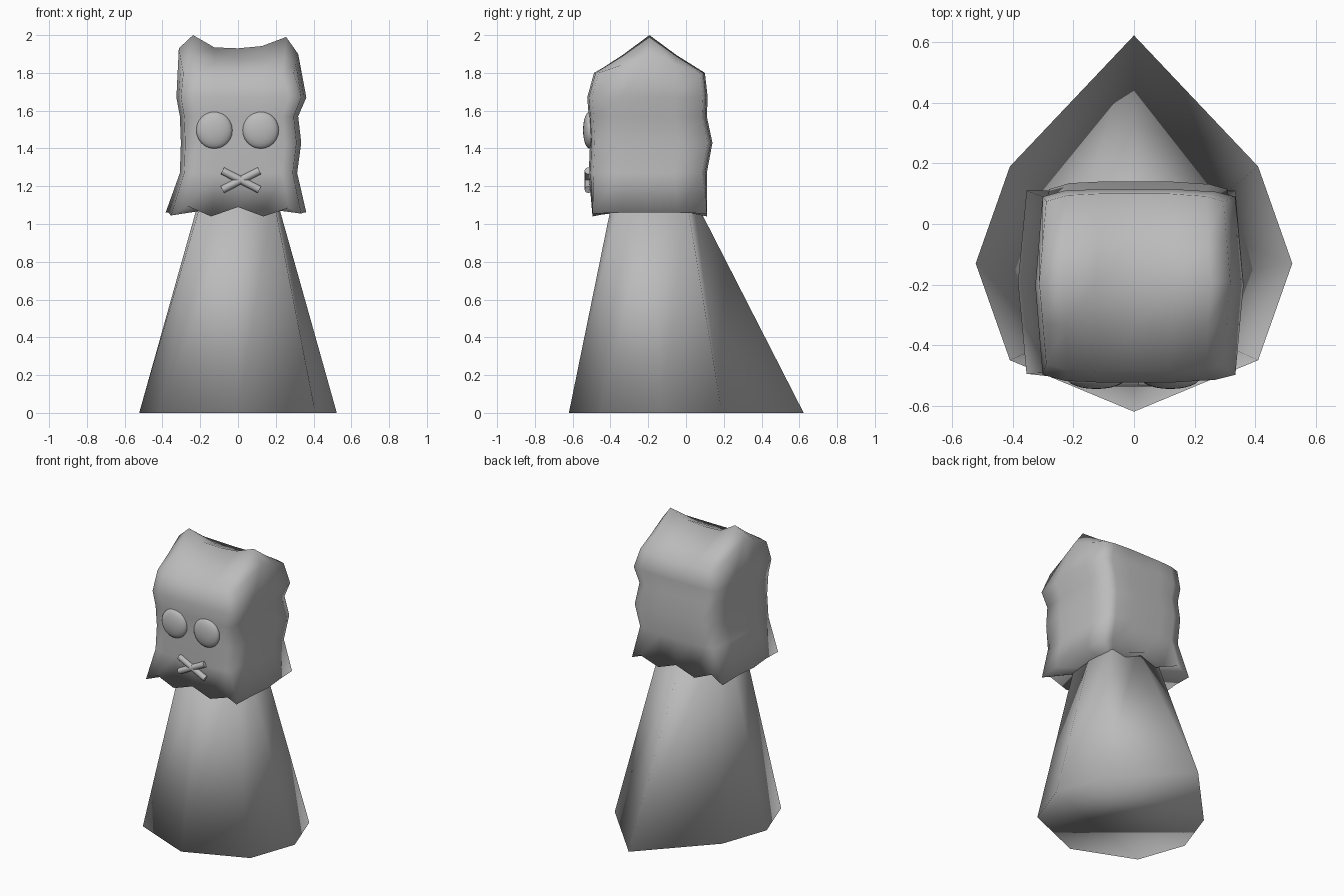
import bpy, bmesh
from math import radians
from mathutils import Matrix, Vector

cube = bpy.data.objects.get("Cube")
if cube:
    bpy.data.objects.remove(cube, do_unlink=True)

grey = bpy.data.materials.new("plain_grey")
grey.use_nodes = True
grey.diffuse_color = (0.5, 0.5, 0.5, 1)
grey.node_tree.nodes["Principled BSDF"].inputs["Base Color"].default_value = (0.5, 0.5, 0.5, 1)


def finish(name, bm, sharp=None):
    """Turn a bmesh into a smooth shaded grey object."""
    bmesh.ops.recalc_face_normals(bm, faces=bm.faces[:])
    mesh = bpy.data.meshes.new(name)
    bm.to_mesh(mesh)
    bm.free()
    obj = bpy.data.objects.new(name, mesh)
    bpy.context.collection.objects.link(obj)
    mesh.materials.append(grey)
    for p in mesh.polygons:
        p.use_smooth = True
    if sharp:
        bpy.ops.object.select_all(action='DESELECT')
        obj.select_set(True)
        bpy.context.view_layer.objects.active = obj
        bpy.ops.object.shade_smooth_by_angle(angle=radians(sharp))


def bridge(bm, low, high):
    n = len(low)
    for i in range(n):
        j = (i + 1) % n
        bm.faces.new((low[i], low[j], high[j], high[i]))


# Robe: eight-sided cone with the back corner drawn out into a train
def mirrored_ring(bm, half, z):
    pts = half + [(-x, y) for x, y in half[-2:0:-1]]
    return [bm.verts.new((x, y, z)) for x, y in pts]


bm = bmesh.new()
hem = mirrored_ring(bm, [(0, -.62), (.41, -.45), (.523, -.13), (.41, .19), (0, .623)], 0)
neck = mirrored_ring(bm, [(0, -.385), (.185, -.35), (.2, -.18), (.185, 0), (0, .035)], 1.15)
bridge(bm, hem, neck)
bm.faces.new(hem)
bm.faces.new(neck)
finish("robe", bm)

# Sack head: crumpled wall rings under a ridged roof with two raised corners
COLS = [-1, -.76, -.4, 0, .4, .8, 1]
ROWS = [0, .25, .5, .75, 1]
border = ([(c, 0) for c in range(7)] + [(6, r) for r in (1, 2, 3)]
          + [(c, 4) for c in range(6, -1, -1)] + [(0, r) for r in (3, 2, 1)])
# height, left width, right width, front y, back y
LEVELS = [(1.045, .355, .335, -.495, .11), (1.27, .285, .29, -.515, .11),
          (1.43, .28, .31, -.508, .14), (1.57, .285, .295, -.515, .11),
          (1.67, .302, .335, -.523, .115), (1.8, .29, .295, -.487, .10)]
HEM_WAVE = [0, .05, -.005, .045, -.005, .04, .01]
RIDGE = [1.93, 2.0, 1.935, 1.93, 1.942, 1.99, 1.9]


def tent(r):
    """Zero at front and back, one along the middle row."""
    return 1 - abs(2 * ROWS[r] - 1)


def sack_point(c, r, level):
    z, wl, wr, front, back = level
    u, v = COLS[c], ROWS[r]
    x = u * (wl if u < 0 else wr) * (1 + .08 * tent(r))
    round_off = .025 * max(0, abs(u) - .7) / .3
    y = front + v * (back - front) + round_off * (1 - 2 * v) * (z > 1.1)
    return Vector((x, y, z))


def roof_point(c, r):
    p = sack_point(c, r, LEVELS[-1])
    p.z += (RIDGE[c] - p.z) * tent(r) ** 1.1
    return p


bm = bmesh.new()
rings = []
for k, level in enumerate(LEVELS):
    ring = []
    for c, r in border:
        if k == len(LEVELS) - 1:
            p = roof_point(c, r)
        else:
            p = sack_point(c, r, level)
        if k == 0:
            p.z += HEM_WAVE[c] if r in (0, 4) else .015
        ring.append(bm.verts.new(p))
    if rings:
        bridge(bm, rings[-1], ring)
    rings.append(ring)
roof = dict(zip(border, rings[-1]))
for c in range(1, 6):
    for r in (1, 2, 3):
        roof[c, r] = bm.verts.new(roof_point(c, r))
for c in range(6):
    for r in range(4):
        bm.faces.new([roof[q] for q in ((c, r), (c + 1, r), (c + 1, r + 1), (c, r + 1))])
# Underside, gathered up around the neck
middle = bm.verts.new((0, -.19, 1.1))
low = rings[0]
for i in range(len(low)):
    bm.faces.new((low[i], middle, low[(i + 1) % len(low)]))
finish("sack_head", bm)

# Button eyes
for name, x in (("right_eye", -.125), ("left_eye", .12)):
    bm = bmesh.new()
    bmesh.ops.create_uvsphere(bm, u_segments=24, v_segments=12, radius=1)
    bm.transform(Matrix.Translation((x, -.51, 1.497)) @ Matrix.Diagonal((.096, .035, .098, 1)))
    finish(name, bm)

# Crossed stitch mouth
for name, tilt in (("mouth_stitch_up", 27), ("mouth_stitch_down", -27)):
    bm = bmesh.new()
    bmesh.ops.create_cone(bm, cap_ends=True, segments=12, radius1=.02, radius2=.02, depth=.22)
    bm.transform(Matrix.Translation((.015, -.517, 1.232))
                 @ Matrix.Rotation(radians(90 - tilt), 4, 'Y'))
    finish(name, bm, sharp=40)
